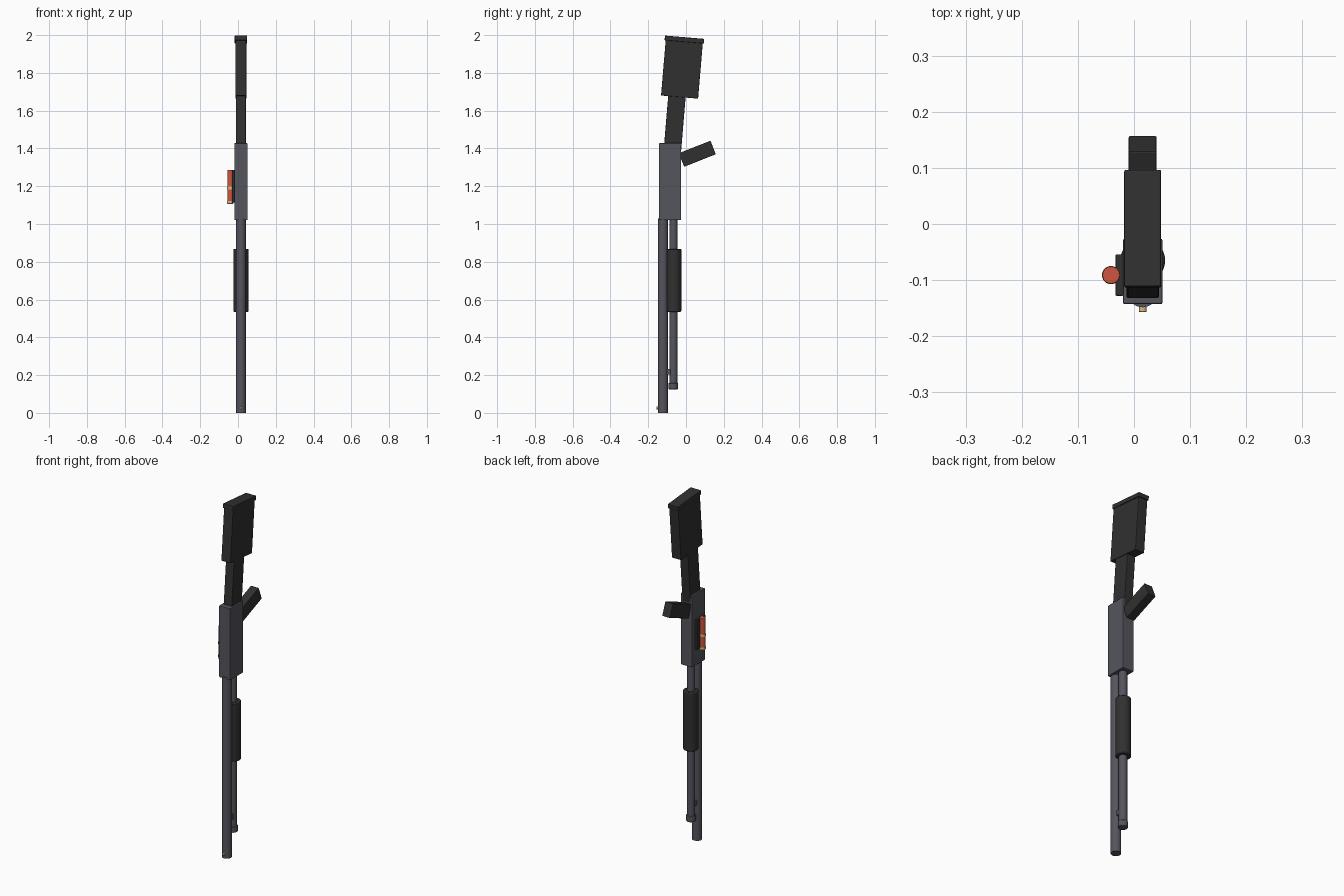
import bpy
from math import radians, sin, cos

if "Cube" in bpy.data.objects:
    bpy.data.objects.remove(bpy.data.objects["Cube"])

CX = 0.0155  # centre line of the body


def material(name, rgb):
    m = bpy.data.materials.new(name)
    m.diffuse_color = (*rgb, 1)
    m.use_nodes = True
    m.node_tree.nodes["Principled BSDF"].inputs["Base Color"].default_value = m.diffuse_color
    return m


METAL = material("gunmetal", (0.09, 0.09, 0.11))
BLACK = material("black_polymer", (0.03, 0.03, 0.03))
RED = material("red_plastic", (0.62, 0.09, 0.05))
BRASS = material("brass", (0.70, 0.50, 0.20))


def finish(name, mat, bevel):
    ob = bpy.context.object
    ob.name = name
    ob.data.materials.append(mat)
    if bevel:
        b = ob.modifiers.new("bevel", 'BEVEL')
        b.width, b.segments, b.limit_method = bevel, 2, 'ANGLE'
    return ob


def box(name, loc, size, mat, tilt=0.0, bevel=0.003):
    bpy.ops.mesh.primitive_cube_add(size=1, location=loc, rotation=(radians(tilt), 0, 0))
    ob = bpy.context.object
    for v in ob.data.vertices:
        v.co = [c * s for c, s in zip(v.co, size)]
    return finish(name, mat, bevel)


def rod(name, x, y, z0, z1, r, mat, bevel=0.0, sides=32):
    bpy.ops.mesh.primitive_cylinder_add(vertices=sides, radius=r, depth=z1 - z0,
                                        location=(x, y, (z0 + z1) / 2))
    bpy.ops.object.shade_smooth_by_angle(angle=radians(35))
    return finish(name, mat, bevel)


# Barrel, magazine tube and sliding fore-end
rod("barrel", CX, -0.122, 0.0, 1.03, 0.0265, METAL)
rod("magazine_tube", CX, -0.067, 0.14, 1.03, 0.0215, METAL)
rod("magazine_cap", CX, -0.067, 0.125, 0.158, 0.0255, METAL, 0.003)
rod("fore_end", CX, -0.065, 0.535, 0.868, 0.04, BLACK, 0.004)
box("barrel_bracket", (CX, -0.093, 0.218), (0.03, 0.03, 0.03), METAL)

# Front sight bead
bead = rod("sight_bead", CX, -0.148, 0.0, 0.018, 0.007, BRASS, 0.002, 16)
bead.location.z = 0.026
bead.rotation_euler.x = radians(90)

# Receiver
box("receiver", (CX, -0.0845, 1.224), (0.07, 0.117, 0.408), METAL)

# Stock: neck, butt and pad share one tilted axis
TILT = 4.8


def stock_box(name, y, z, along, length, width, depth):
    d = along + length / 2
    a = radians(TILT)
    box(name, (CX, y + d * sin(a), z + d * cos(a)), (width, depth, length), BLACK, -TILT)


stock_box("stock_neck", -0.069, 1.426, -0.04, 0.30, 0.052, 0.0925)
stock_box("stock_butt", -0.034, 1.672, 0.0, 0.295, 0.058, 0.197)
stock_box("butt_pad", -0.034, 1.672, 0.293, 0.025, 0.066, 0.209)

# Pistol grip
box("pistol_grip", (CX, 0.06, 1.372), (0.05, 0.18, 0.077), BLACK, 21.6)

# Side carrier with two shells
box("shell_carrier", (-0.026, -0.091, 1.2), (0.014, 0.074, 0.172), BLACK, bevel=0.002)
for i, z in enumerate((1.107, 1.182)):
    rod(f"shell_hull_{i + 1}", -0.041, -0.091, z + 0.012, z + 0.105, 0.0155, RED, 0.001, 24)
    rod(f"shell_base_{i + 1}", -0.041, -0.091, z, z + 0.016, 0.0162, BRASS, 0.001, 24)
